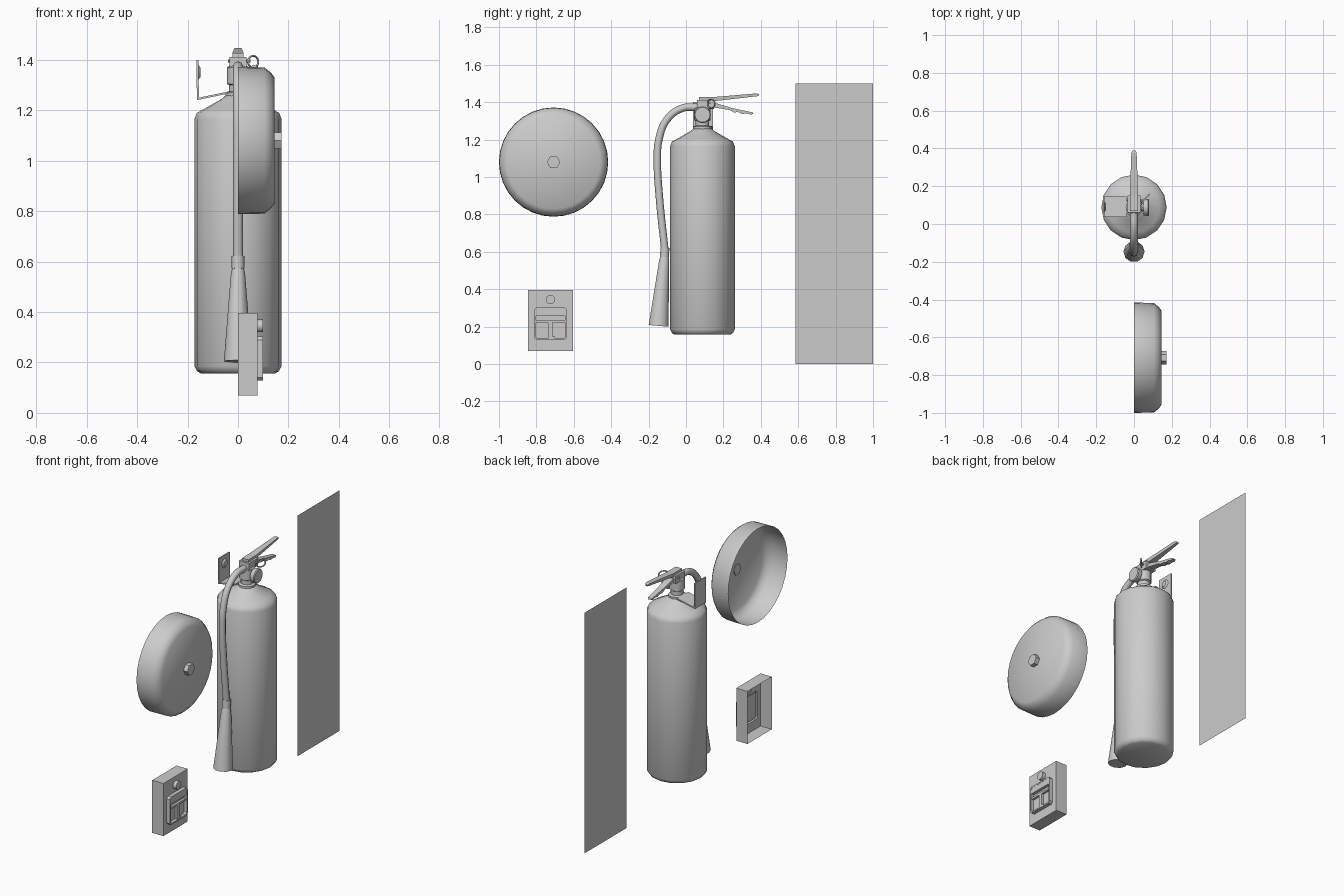
import bpy, bmesh, math
from mathutils import Vector

cube = bpy.data.objects.get("Cube")
if cube:
    bpy.data.objects.remove(cube, do_unlink=True)

grey = bpy.data.materials.new("plain grey")
grey.use_nodes = True
GREY = (0.6, 0.6, 0.6, 1)
grey.diffuse_color = GREY
grey.node_tree.nodes["Principled BSDF"].inputs["Base Color"].default_value = GREY


def finish(name, bm, smooth=None):
    bmesh.ops.remove_doubles(bm, verts=bm.verts, dist=1e-5)
    bmesh.ops.recalc_face_normals(bm, faces=bm.faces)
    mesh = bpy.data.meshes.new(name)
    bm.to_mesh(mesh)
    bm.free()
    mesh.materials.append(grey)
    obj = bpy.data.objects.new(name, mesh)
    bpy.context.collection.objects.link(obj)
    if smooth:
        bpy.ops.object.select_all(action='DESELECT')
        obj.select_set(True)
        bpy.context.view_layer.objects.active = obj
        bpy.ops.object.shade_smooth_by_angle(angle=math.radians(smooth))
    return obj


def loft(name, rings, cap_start=True, cap_end=True, smooth=None):
    """Skin a list of equal-length point rings."""
    bm = bmesh.new()
    loops = [[bm.verts.new(p) for p in ring] for ring in rings]
    for a, b in zip(loops, loops[1:]):
        for i in range(len(a)):
            j = (i + 1) % len(a)
            bm.faces.new((a[i], a[j], b[j], b[i]))
    if cap_start:
        bm.faces.new(loops[0])
    if cap_end:
        bm.faces.new(loops[-1])
    return finish(name, bm, smooth)


def lathe(name, origin, axis, profile, sides, cap_start=True, smooth=40):
    """Turn (distance along axis, radius) points about an axis."""
    axis = Vector(axis).normalized()
    u = Vector((0, 1, 0)) if abs(axis.x) > 0.9 else Vector((1, 0, 0))
    v = axis.cross(u).normalized()
    turns = [2 * math.pi * i / sides for i in range(sides)]
    rings = [[Vector(origin) + axis * d + (u * math.cos(t) + v * math.sin(t)) * r
              for t in turns] for d, r in profile]
    return loft(name, rings, cap_start, True, smooth)


def side_plate(name, outline):
    """Symmetric solid from (y, z, half width) points."""
    return loft(name, [[(s * w, y, z) for y, z, w in outline] for s in (-1, 1)])


def box(name, x0, x1, y0, y1, z0, z1):
    return loft(name, [[(x, y0, z0), (x, y1, z0), (x, y1, z1), (x, y0, z1)] for x in (x0, x1)])


def tube(name, points, radius, cyclic=False, sides=2):
    data = bpy.data.curves.new(name, 'CURVE')
    data.dimensions = '3D'
    data.bevel_depth = radius
    data.bevel_resolution = sides
    data.resolution_u = 5
    spline = data.splines.new('BEZIER')
    spline.bezier_points.add(len(points) - 1)
    for bp, p in zip(spline.bezier_points, points):
        bp.co = p
        bp.handle_left_type = bp.handle_right_type = 'AUTO'
    spline.use_cyclic_u = cyclic
    data.materials.append(grey)
    obj = bpy.data.objects.new(name, data)
    bpy.context.collection.objects.link(obj)
    bpy.ops.object.select_all(action='DESELECT')
    obj.select_set(True)
    bpy.context.view_layer.objects.active = obj
    bpy.ops.object.convert(target='MESH')
    bpy.ops.object.shade_smooth_by_angle(angle=math.radians(60))


# Flat wall panel
bm = bmesh.new()
bm.faces.new([bm.verts.new((0, y, z)) for y, z in ((0.585, 0), (1, 0), (1, 1.5), (0.585, 1.5))])
finish("wall_panel", bm)

# Alarm bell: open-backed dome and hex nut
BELL = (0, -0.708, 1.08)
lathe("bell_dome", BELL, (1, 0, 0),
      [(0, 0.292), (0.105, 0.29), (0.13, 0.27), (0.145, 0.25)], 32, False, 60)
lathe("bell_nut", BELL, (1, 0, 0), [(0.14, 0.036), (0.172, 0.036)], 6, smooth=None)

# Pull station: open-backed housing with a raised, recessed bezel
SY, SZ = -0.725, 0.215


def rounded(x, hy, hz, c):
    corners = [(hy - c, -hz), (hy, c - hz), (hy, hz - c), (hy - c, hz),
               (c - hy, hz), (-hy, hz - c), (-hy, c - hz), (c - hy, -hz)]
    return [(x, SY + y, SZ + z) for y, z in corners]


def shift(ring, dz):
    return [(x, y, z + dz) for x, y, z in ring]


loft("station_housing", [shift(rounded(0, 0.12, 0.164, 0), 0.018),
                         shift(rounded(0.077, 0.12, 0.164, 0), 0.018),
                         rounded(0.077, 0.088, 0.087, 0.012),
                         rounded(0.1, 0.088, 0.087, 0.012),
                         rounded(0.1, 0.078, 0.078, 0.01),
                         rounded(0.08, 0.078, 0.078, 0.01)], False)
lathe("station_lock", (0, SY, 0.345), (1, 0, 0), [(0.07, 0.025), (0.099, 0.025)], 16)
box("station_top_bar", 0.08, 0.099, SY - 0.08, SY + 0.08, 0.256, 0.296)
for side in (-1, 1):
    y0, y1 = sorted((SY + side * 0.009, SY + side * 0.079))
    box("station_handle_arm", 0.08, 0.095, y0, y1, 0.222, 0.234)
box("station_handle_stem", 0.08, 0.096, SY - 0.012, SY + 0.01, 0.145, 0.234)
box("station_handle_foot", 0.08, 0.096, SY - 0.012, SY + 0.024, 0.138, 0.148)

# Extinguisher tank, neck and valve
CY = 0.088
lathe("tank", (0, CY, 0), (0, 0, 1),
      [(0.157, 0.148), (0.165, 0.162), (0.185, 0.173), (1.165, 0.173), (1.19, 0.163),
       (1.205, 0.135), (1.245, 0.065), (1.262, 0.045)], 16, smooth=60)
lathe("valve_neck", (0, CY, 0), (0, 0, 1),
      [(1.24, 0.05), (1.27, 0.05), (1.275, 0.036), (1.30, 0.036), (1.305, 0.044),
       (1.37, 0.044), (1.38, 0.03), (1.40, 0.03)], 12)
lathe("pressure_gauge", (0, CY, 1.333), (1, 0, 0),
      [(0.02, 0.02), (0.05, 0.02), (0.05, 0.043), (0.075, 0.045), (0.08, 0.04)], 16)
box("valve_block", -0.034, 0.034, 0.06, 0.15, 1.365, 1.412)

# Squeeze lever and carry handle
side_plate("squeeze_lever", [(0.07, 1.395, 0.022), (0.07, 1.427, 0.022), (0.15, 1.428, 0.022),
                             (0.375, 1.447, 0.014), (0.39, 1.443, 0.008), (0.388, 1.433, 0.008),
                             (0.16, 1.407, 0.02)])
side_plate("carry_handle", [(0.11, 1.385, 0.022), (0.16, 1.395, 0.022), (0.25, 1.368, 0.018),
                            (0.355, 1.346, 0.014), (0.362, 1.338, 0.01), (0.345, 1.334, 0.014),
                            (0.325, 1.341, 0.016), (0.30, 1.337, 0.016), (0.28, 1.347, 0.016),
                            (0.255, 1.346, 0.018), (0.235, 1.358, 0.018), (0.15, 1.372, 0.022)])

# Safety pin and pull ring
lathe("safety_pin", (0, 0.125, 1.395), (1, 0, 0), [(-0.04, 0.006), (0.05, 0.006)], 8)
tube("pull_ring", [(0.06 + 0.02 * math.cos(a), 0.135 + 0.02 * math.cos(a), 1.392 + 0.023 * math.sin(a))
                   for a in [i * math.pi / 4 for i in range(8)]], 0.004, True, 1)

# Hose, collar and horn
tube("hose", [(0, 0.06, 1.373), (0, -0.02, 1.368), (0, -0.10, 1.31), (0, -0.145, 1.2),
              (0, -0.153, 1.08), (0, -0.143, 0.9), (0, -0.112, 0.6)], 0.02)
lathe("hose_collar", (0, -0.112, 0.622), (0, -0.08, -1), [(0, 0.025), (0.05, 0.025)], 10)
lathe("horn", (0, -0.115, 0.575), (0, -0.085, -1),
      [(0, 0.022), (0.02, 0.028), (0.372, 0.056)], 10)

# Wall hanger: sloped arm and upright plate with a stud
bracket = [(-0.04, 1.266), (-0.163, 1.24), (-0.165, 1.40), (-0.157, 1.40), (-0.155, 1.25), (-0.04, 1.274)]
loft("hanger_bracket", [[(x, y, z) for x, z in bracket] for y in (0.037, 0.145)])
lathe("hanger_stud", (0, 0.091, 1.35), (1, 0, 0), [(-0.158, 0.03), (-0.148, 0.018)], 12)
